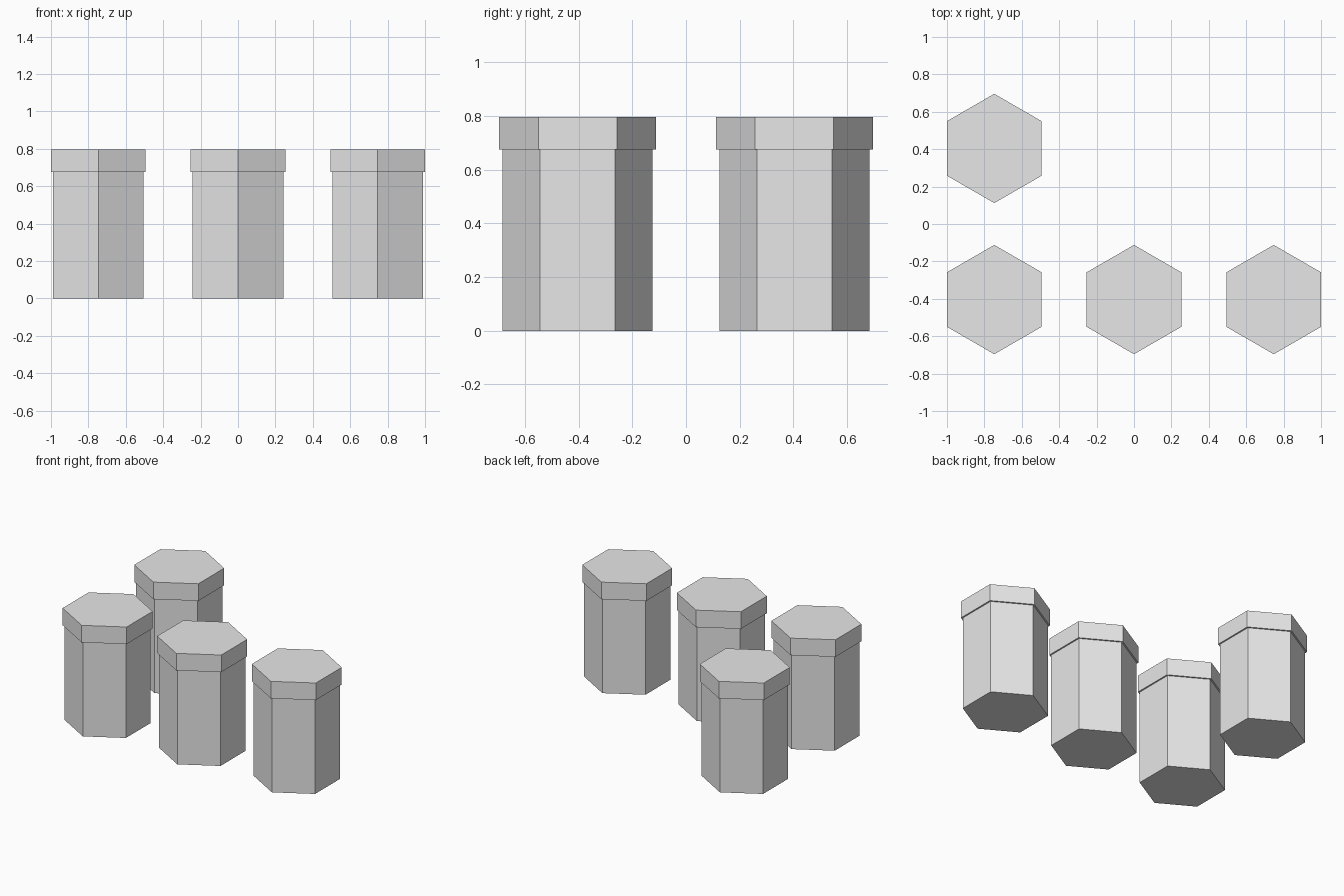
import bpy
import math

default = bpy.data.objects.get("Cube")
if default:
    bpy.data.objects.remove(default, do_unlink=True)

# Single plain grey for every part
grey = bpy.data.materials.new("plain grey")
grey.use_nodes = True
colour = (0.8, 0.8, 0.8, 1)
grey.diffuse_color = colour
grey.node_tree.nodes["Principled BSDF"].inputs["Base Color"].default_value = colour


def hex_prism(name, x, y, radius, bottom, top):
    """Six-sided prism with corners pointing along y."""
    bpy.ops.mesh.primitive_cylinder_add(
        vertices=6, radius=radius, depth=top - bottom,
        location=(x, y, (bottom + top) / 2))
    obj = bpy.context.object
    obj.name = name
    obj.data.materials.append(grey)
    return obj


# Pillar spacing and shared dimensions
SPACING_X = 0.747
ROW_Y = 0.404
BODY_RADIUS = 0.28
CAP_RADIUS = 0.292
CAP_BOTTOM = 0.675
HEIGHT = 0.797

places = {
    "front_right": (-SPACING_X, -ROW_Y),
    "front_middle": (0, -ROW_Y),
    "front_left": (SPACING_X, -ROW_Y),
    "back_right": (-SPACING_X, ROW_Y),
}

# Each pillar is a tall body under a slightly wider cap
for place, (x, y) in places.items():
    hex_prism(place + "_body", x, y, BODY_RADIUS, 0, CAP_BOTTOM)
    hex_prism(place + "_cap", x, y, CAP_RADIUS, CAP_BOTTOM, HEIGHT)
